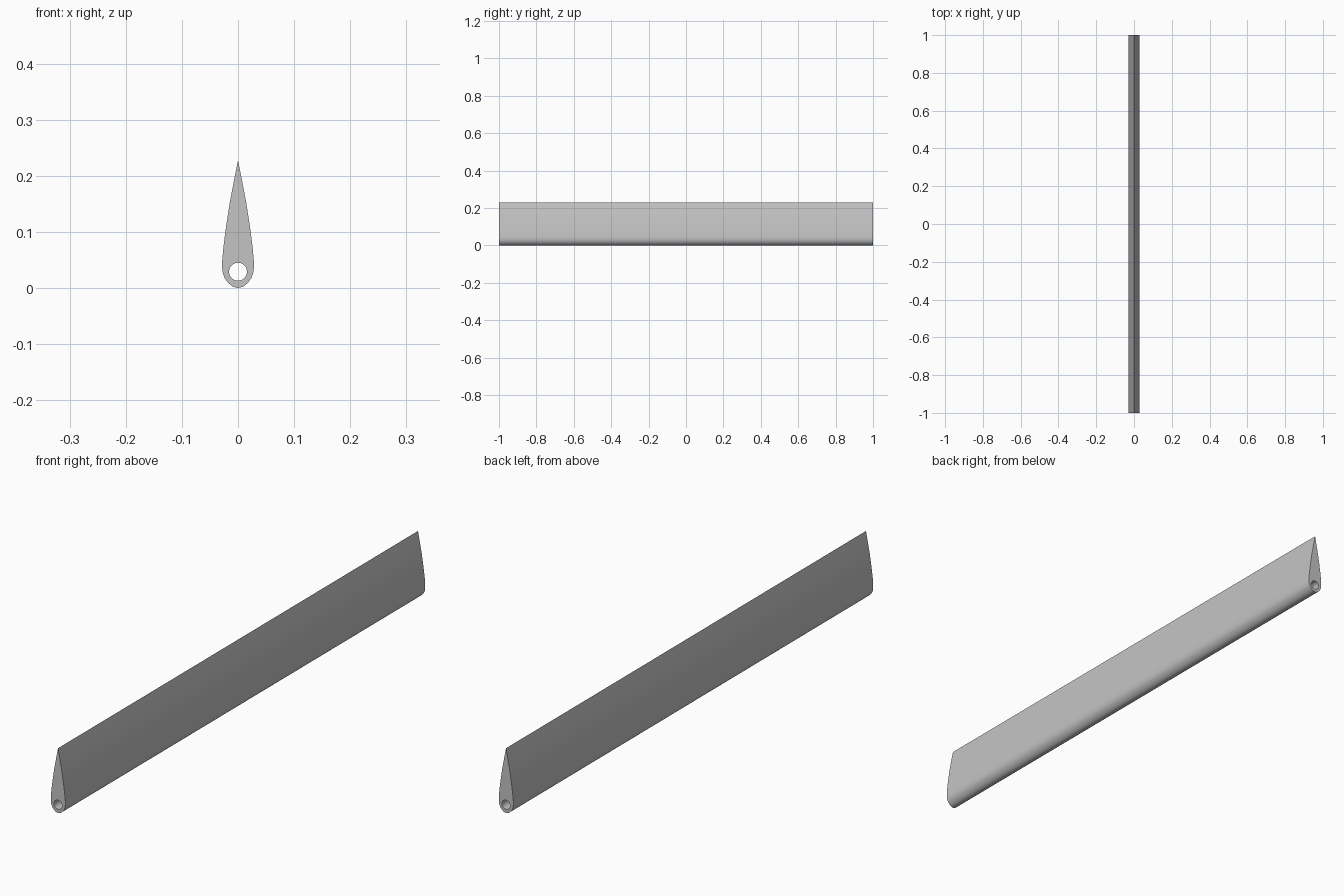
import bpy
import bmesh
from math import cos, sin, tau, radians

cube = bpy.data.objects.get("Cube")
if cube:
    bpy.data.objects.remove(cube, do_unlink=True)

# Plain grey material
grey = bpy.data.materials.new("light grey")
grey.use_nodes = True
colour = (0.55, 0.55, 0.55, 1)
grey.diffuse_color = colour
grey.node_tree.nodes["Principled BSDF"].inputs["Base Color"].default_value = colour

# Half of the teardrop section (x, z), rounded nose up to the sharp tail
half = [(0.009, 0.002), (0.0175, 0.009), (0.0235, 0.017), (0.027, 0.026),
        (0.0283, 0.036), (0.0282, 0.048), (0.0265, 0.068), (0.0235, 0.093),
        (0.0195, 0.121), (0.0147, 0.152), (0.009, 0.182), (0.0042, 0.207)]
outline = [(0, 0)] + half + [(0, 0.228)] + [(-x, z) for x, z in reversed(half)]

# Round bore near the nose
SIDES = 24
bore = [(0.016 * cos(tau * i / SIDES), 0.029 + 0.016 * sin(tau * i / SIDES))
        for i in range(SIDES)]

# Fill the section between outline and bore, then extrude it lengthwise
bm = bmesh.new()
edges = []
for loop in (outline, bore):
    verts = [bm.verts.new((x, -1, z)) for x, z in loop]
    edges += [bm.edges.new((a, b)) for a, b in zip(verts, verts[1:] + verts[:1])]
bmesh.ops.triangle_fill(bm, edges=edges, use_beauty=True)
result = bmesh.ops.extrude_face_region(bm, geom=bm.faces[:], use_keep_orig=True)
moved = [g for g in result["geom"] if isinstance(g, bmesh.types.BMVert)]
bmesh.ops.translate(bm, vec=(0, 2, 0), verts=moved)
bmesh.ops.recalc_face_normals(bm, faces=bm.faces[:])

mesh = bpy.data.meshes.new("airfoil_blade")
bm.to_mesh(mesh)
bm.free()
mesh.materials.append(grey)
blade = bpy.data.objects.new("airfoil_blade", mesh)
bpy.context.collection.objects.link(blade)

# Smooth skin with crisp ends and tail
bpy.ops.object.select_all(action="DESELECT")
blade.select_set(True)
bpy.context.view_layer.objects.active = blade
bpy.ops.object.shade_smooth_by_angle(angle=radians(35))
